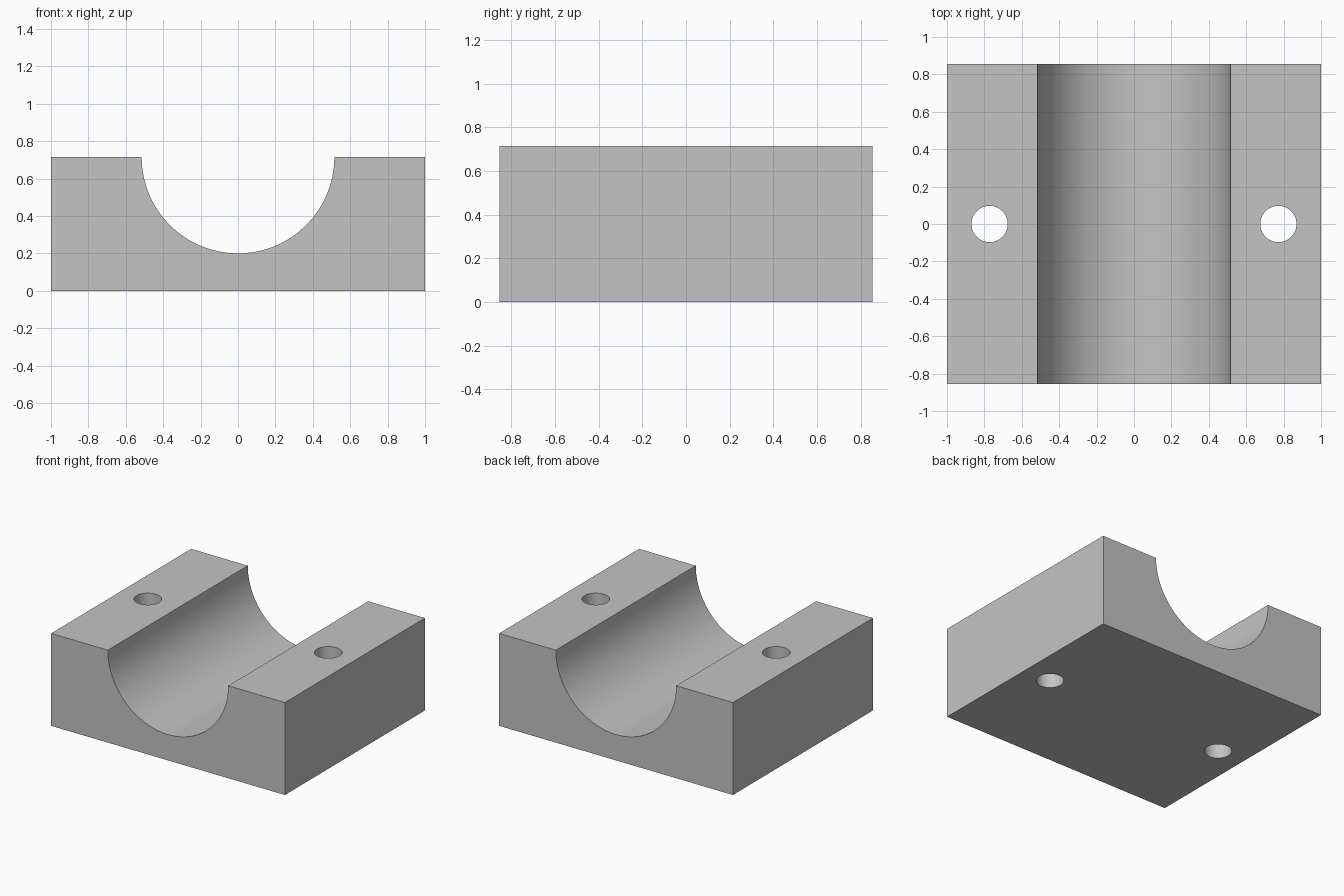
import bpy
import bmesh
from math import cos, sin, pi, radians

WIDTH, DEPTH, HEIGHT = 2.0, 1.71, 0.715
GROOVE_RADIUS = 0.515
HOLE_RADIUS, HOLE_X = 0.097, 0.772
SEGMENTS = 64

cube = bpy.data.objects.get("Cube")
if cube:
    bpy.data.objects.remove(cube, do_unlink=True)

# Grey material
grey = bpy.data.materials.new("plain_grey")
grey.use_nodes = True
colour = (0.55, 0.55, 0.55, 1.0)
grey.diffuse_color = colour
grey.node_tree.nodes["Principled BSDF"].inputs["Base Color"].default_value = colour

# Block profile with a half-round groove, extruded from front to back
half = WIDTH / 2
profile = [(-half, HEIGHT), (-half, 0), (half, 0), (half, HEIGHT)]
for i in range(SEGMENTS + 1):
    a = pi * i / SEGMENTS
    profile.append((GROOVE_RADIUS * cos(a), HEIGHT - GROOVE_RADIUS * sin(a)))

bm = bmesh.new()
face = bm.faces.new([bm.verts.new((x, -DEPTH / 2, z)) for x, z in profile])
extruded = bmesh.ops.extrude_face_region(bm, geom=[face])["geom"]
back = [v for v in extruded if isinstance(v, bmesh.types.BMVert)]
bmesh.ops.translate(bm, verts=back, vec=(0, DEPTH, 0))
bmesh.ops.recalc_face_normals(bm, faces=bm.faces)
mesh = bpy.data.meshes.new("bearing_block")
bm.to_mesh(mesh)
bm.free()
mesh.materials.append(grey)
block = bpy.data.objects.new("bearing_block", mesh)
bpy.context.collection.objects.link(block)

# Vertical bolt holes, one through each shoulder
cutters = []
for side, x in (("left", HOLE_X), ("right", -HOLE_X)):
    bpy.ops.mesh.primitive_cylinder_add(vertices=SEGMENTS, radius=HOLE_RADIUS,
                                        depth=HEIGHT * 2, location=(x, 0, HEIGHT / 2))
    cutter = bpy.context.object
    cutter.name = side + "_bolt_hole_cutter"
    cutter.data.materials.append(grey)
    cutter.hide_render = True
    cutters.append(cutter)
    cut = block.modifiers.new(side + "_bolt_hole", "BOOLEAN")
    cut.operation = "DIFFERENCE"
    cut.solver = "EXACT"
    cut.object = cutter

# Apply the cuts and smooth the round surfaces
bpy.ops.object.select_all(action="DESELECT")
block.select_set(True)
bpy.context.view_layer.objects.active = block
for name in [m.name for m in block.modifiers]:
    bpy.ops.object.modifier_apply(modifier=name)
for cutter in cutters:
    bpy.data.objects.remove(cutter, do_unlink=True)
bpy.ops.object.shade_smooth_by_angle(angle=radians(30))
